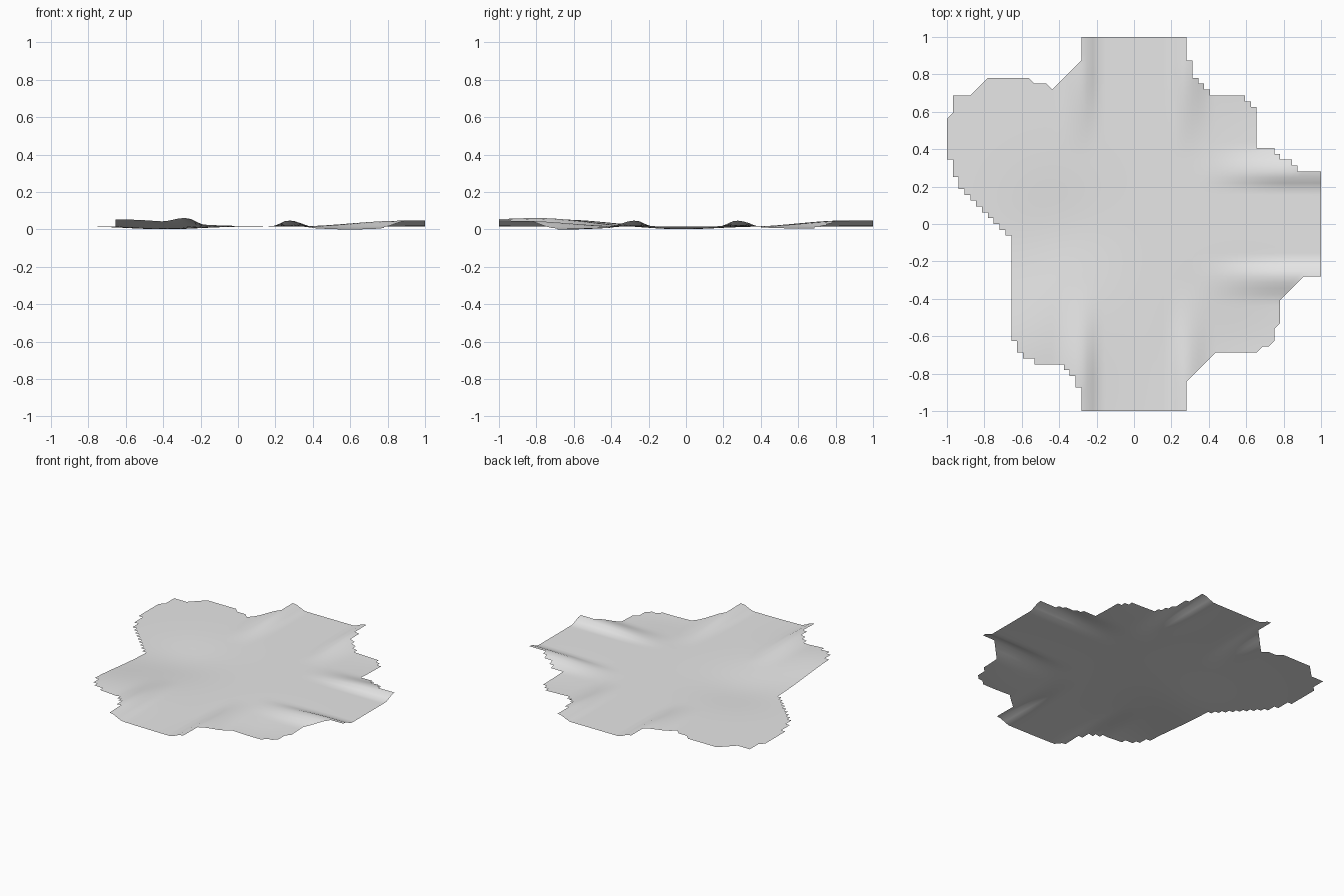
import bpy, bmesh, math

cube = bpy.data.objects.get("Cube")
if cube:
    bpy.data.objects.remove(cube, do_unlink=True)

N = 32            # grid cells per unit
BASE = 0.02       # level of the flat ground

# Ground outline in grid cells, clockwise from the back arm
OUTLINE = [(-9, 32), (9, 32), (9, 28), (10, 28), (10, 26), (13, 22.3), (19, 22), (21, 19),
           (21, 14), (22, 13), (24, 12.5), (28, 9.4), (32, 9), (32, -9), (29, -9), (25, -12),
           (25, -17), (24, -17), (24, -20), (20, -22), (13, -22), (9, -27), (9, -32),
           (-9, -32), (-9, -28), (-10, -28), (-10, -26), (-12, -24), (-16, -24), (-20, -22),
           (-20, -20), (-21, -20), (-21, -2.3), (-30, 6.7), (-32, 12), (-32, 18), (-31, 18),
           (-31, 22), (-28, 22), (-24, 25), (-18, 25), (-18, 24), (-15, 24), (-15, 23),
           (-14, 23), (-13, 23), (-9, 27)]

# Gentle hills and hollows: x, y, height, radius
MOUNDS = [(-0.62, -0.68, 0.036, 0.26), (-0.4, -0.04, -0.017, 0.2),
          (0.6, -0.64, -0.017, 0.2), (0.66, 0.62, -0.012, 0.2)]


def smooth(a, b, v):
    t = min(max((v - a) / (b - a), 0), 1)
    return t * t * (3 - 2 * t)


def inside(x, y):
    hit = False
    for (x1, y1), (x2, y2) in zip(OUTLINE, OUTLINE[1:] + OUTLINE[:1]):
        if (y1 > y) != (y2 > y) and x < x1 + (y - y1) * (x2 - x1) / (y2 - y1):
            hit = not hit
    return hit


def bank(across, along, start):
    """Raised edge on both sides of a sunken arm, growing outwards."""
    a = abs(across)
    return 0.031 * smooth(0.18, 0.27, a) * (1 - smooth(0.28, 0.42, a)) * smooth(start, 0.85, along)


def height(x, y):
    z = BASE + bank(y, x, 0.3) + bank(x, -y, 0.3) + bank(x, y, 0.35)
    for mx, my, h, r in MOUNDS:
        z += h * math.exp(-((x - mx) ** 2 + (y - my) ** 2) / (2 * r * r))
    return z


bm = bmesh.new()
verts = {}


def corner(i, j):
    if (i, j) not in verts:
        x, y = i / N, j / N
        verts[i, j] = bm.verts.new((x, y, height(x, y)))
    return verts[i, j]


cells = {(i, j) for i in range(-N, N) for j in range(-N, N) if inside(i + 0.5, j + 0.5)}
for i, j in sorted(cells):
    bm.faces.new([corner(i + a, j + b) for a, b in ((0, 0), (1, 0), (1, 1), (0, 1))])

# Half cells that soften the stepped border at two corners
for i in range(-N, N):
    for j in range(-N, N):
        zone = (i < 0 and j > 17) or (i > 0 and j < -8)
        if (i, j) in cells or not zone:
            continue
        near = [(dx, dy) for dx, dy in ((1, 0), (0, 1), (-1, 0), (0, -1)) if (i + dx, j + dy) in cells]
        if len(near) == 2 and near[0][0] + near[1][0] and near[0][1] + near[1][1]:
            dx, dy = near[0][0] + near[1][0], near[0][1] + near[1][1]
            ring = [(0, 0), (1, 0), (1, 1), (0, 1)]
            ring.remove(((1 - dx) // 2, (1 - dy) // 2))
            bm.faces.new([corner(i + a, j + b) for a, b in ring])

# Rest the lowest point on the floor
low = min(v.co.z for v in bm.verts)
for v in bm.verts:
    v.co.z -= low
for f in bm.faces:
    f.smooth = True

mesh = bpy.data.meshes.new("ground_sheet")
bm.to_mesh(mesh)
bm.free()
ground = bpy.data.objects.new("ground_sheet", mesh)
bpy.context.collection.objects.link(ground)

# Plain light grey surface
grey = bpy.data.materials.new("light_grey")
grey.use_nodes = True
color = (0.8, 0.8, 0.8, 1)
grey.diffuse_color = color
grey.node_tree.nodes["Principled BSDF"].inputs["Base Color"].default_value = color
mesh.materials.append(grey)
